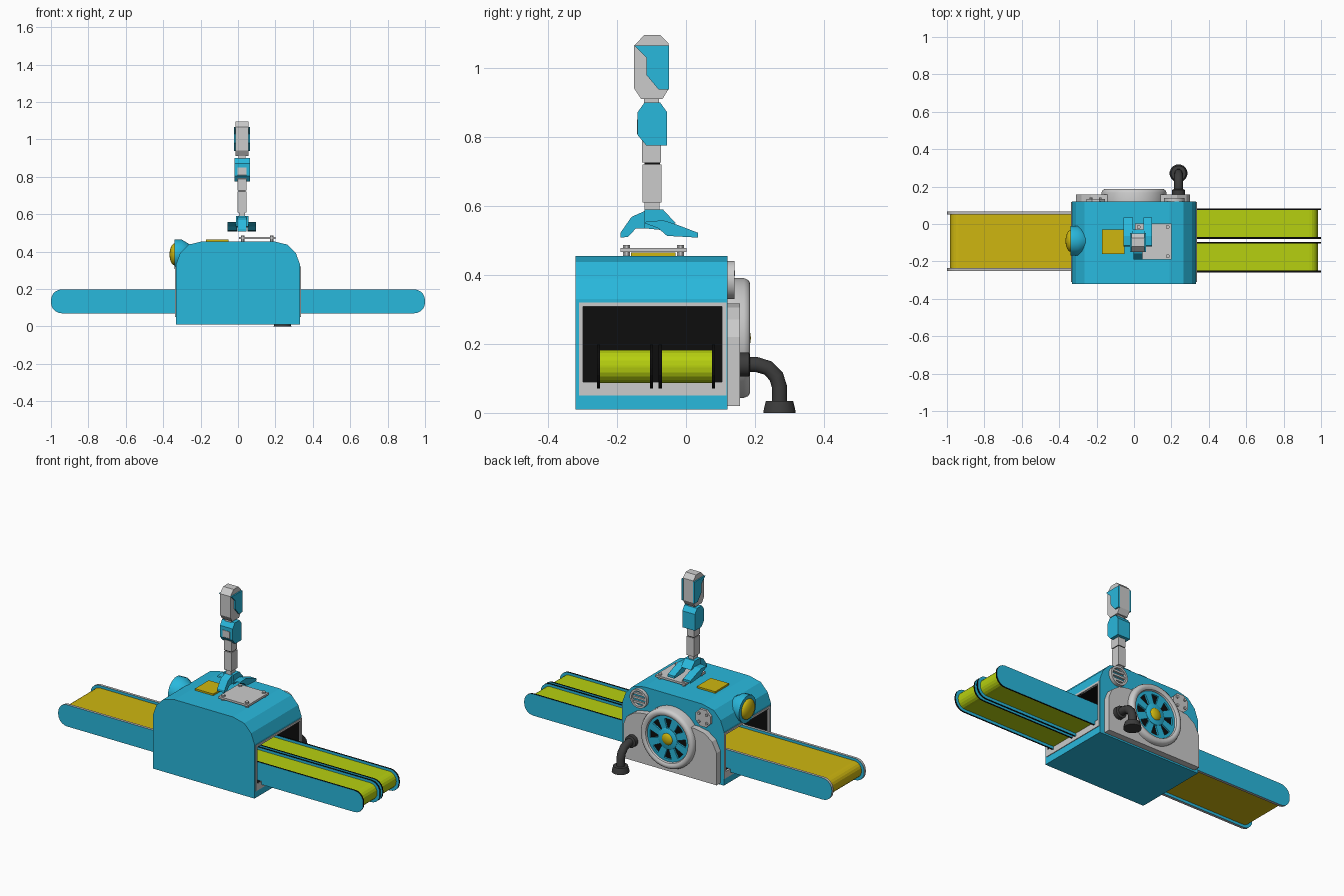
import bpy, bmesh, math
from mathutils import Vector

if "Cube" in bpy.data.objects:
    bpy.data.objects.remove(bpy.data.objects["Cube"])


def material(name, r, g, b):
    m = bpy.data.materials.new(name)
    m.diffuse_color = (r, g, b, 1)
    m.use_nodes = True
    m.node_tree.nodes["Principled BSDF"].inputs["Base Color"].default_value = m.diffuse_color
    return m


BLUE = material("blue", 0.022, 0.48, 0.72)
YELLOW = material("amber", 0.62, 0.47, 0.005)
GREEN = material("lime", 0.47, 0.63, 0.005)
BLACK = material("black", 0.004, 0.004, 0.004)
DARK = material("dark_rubber", 0.045, 0.045, 0.045)


def place(axis, u, v, t):
    return {"x": (t, u, v), "y": (u, t, v), "z": (u, v, t)}[axis]


def finish(name, bm, mats, angle=None):
    bmesh.ops.recalc_face_normals(bm, faces=bm.faces)
    me = bpy.data.meshes.new(name)
    bm.to_mesh(me)
    bm.free()
    for m in mats:
        if m:
            me.materials.append(m)
    ob = bpy.data.objects.new(name, me)
    bpy.context.collection.objects.link(ob)
    if angle:
        bpy.ops.object.select_all(action='DESELECT')
        ob.select_set(True)
        bpy.context.view_layer.objects.active = ob
        bpy.ops.object.shade_smooth_by_angle(angle=math.radians(angle))
    return ob


def prism(name, pts, axis, a, b, mat=None, cap=None):
    """Extrude a 2D outline along an axis; cap is an optional end-face material."""
    bm = bmesh.new()
    lo = [bm.verts.new(place(axis, u, v, a)) for u, v in pts]
    hi = [bm.verts.new(place(axis, u, v, b)) for u, v in pts]
    n = len(pts)
    for i in range(n):
        bm.faces.new((lo[i], lo[(i + 1) % n], hi[(i + 1) % n], hi[i]))
    for ring in (lo, hi):
        bm.faces.new(ring).material_index = 1 if cap else 0
    if cap and not mat:
        mat = material(name + "_edge", 0.5, 0.5, 0.5)
    return finish(name, bm, [mat, cap])


def box(name, x0, x1, y0, y1, z0, z1, mat=None):
    return prism(name, [(x0, y0), (x1, y0), (x1, y1), (x0, y1)], "z", z0, z1, mat)


def lathe(name, prof, centre, axis, n=32, mat=None, angle=35):
    """Revolve (radius, height) points around an axis through centre."""
    bm = bmesh.new()
    rings = []
    for r, h in prof:
        rings.append([bm.verts.new(Vector(place(axis, max(r, 1e-4) * math.cos(t), max(r, 1e-4) * math.sin(t), h))
                                   + Vector(centre))
                      for t in (2 * math.pi * (i + 0.5) / n for i in range(n))])
    for p, q in zip(rings, rings[1:]):
        for i in range(n):
            bm.faces.new((p[i], p[(i + 1) % n], q[(i + 1) % n], q[i]))
    for end in (rings[0], rings[-1]):
        bm.faces.new(end)
    return finish(name, bm, [mat], angle)


def dome(r, depth, steps=6):
    return [(r * math.cos(a), depth * math.sin(a)) for a in (math.pi / 2 * i / steps for i in range(steps + 1))]


# Housing with a deep dark pocket at each end
half = [(0.332, 0.01), (0.332, 0.33), (0.31, 0.39), (0.265, 0.437), (0.19, 0.455)]
housing = prism("housing", half + [(-x, z) for x, z in reversed(half)], "y", -0.32, 0.12, BLUE)
for side, s in (("right", 1), ("left", -1)):
    x0, x1 = sorted((s * 0.17, s * 0.5))
    cutter = box(side + "_pocket_cutter", x0, x1, -0.298, 0.104, 0.09, 0.308, BLACK)
    cutter.hide_render = True
    cutter.hide_set(True)
    mod = housing.modifiers.new(side + "_pocket", 'BOOLEAN')
    mod.operation, mod.object, mod.solver, mod.material_mode = 'DIFFERENCE', cutter, 'EXACT', 'TRANSFER'
    # Grey frame around the mouth
    a, b = sorted((s * 0.325, s * 0.336))
    box(side + "_frame_bottom", a, b, -0.31, 0.118, 0.05, 0.09)
    box(side + "_frame_top", a, b, -0.31, 0.118, 0.308, 0.32)
    box(side + "_frame_front", a, b, -0.31, -0.298, 0.09, 0.308)
    box(side + "_frame_rear", a, b, 0.104, 0.118, 0.09, 0.308)


def track(s, end, z0, z1, r):
    """Side outline of a conveyor running from inside the housing to a rounded end."""
    pts = [(s * 0.18, z0)]
    for cz, start in ((z0 + r, -90), (z1 - r, 0)):
        for i in range(6):
            t = math.radians(start + 18 * i)
            pts.append((s * (end - r + r * math.cos(t)), cz + r * math.sin(t)))
    return pts + [(s * 0.18, z1)]


def conveyor(name, s, y0, y1, rim, belt, edge):
    prism(name + "_belt", track(s, 0.983, 0.086, 0.183, 0.046), "y", y0 + 0.002, y1 - 0.002, belt)
    for tag, a, b in (("front", y0, y0 + rim), ("rear", y1 - rim, y1)):
        prism(name + "_" + tag + "_rail", track(s, 1.0, 0.07, 0.198, 0.058), "y", a, b, edge, BLUE)


conveyor("left_conveyor", -1, -0.252, 0.066, 0.016, YELLOW, None)
conveyor("right_conveyor_front", 1, -0.258, -0.095, 0.009, GREEN, BLACK)
conveyor("right_conveyor_rear", 1, -0.079, 0.084, 0.009, GREEN, BLACK)

# Back plate and flywheel
prism("back_plate", [(-0.31, 0.02), (0.30, 0.02), (0.30, 0.22), (0.28, 0.27), (0.23, 0.305), (0.17, 0.317),
                     (-0.17, 0.317), (-0.23, 0.305), (-0.28, 0.27), (-0.31, 0.21)], "y", 0.118, 0.157)
wheel = (0, 0, 0.217)
lathe("wheel_ring", [(0.135, 0.12), (0.174, 0.12), (0.174, 0.168), (0.169, 0.18), (0.160, 0.186),
                     (0.148, 0.186), (0.138, 0.18), (0.132, 0.165), (0.132, 0.12)], wheel, "y", 40)
lathe("wheel_dark_back", [(0.134, 0.12), (0.134, 0.16)], wheel, "y", 40, BLACK)
lathe("wheel_blue_rim", [(0.118, 0.158), (0.134, 0.158), (0.134, 0.17), (0.118, 0.17), (0.118, 0.158)],
      wheel, "y", 40, BLUE)
lathe("wheel_hub", [(0.062, 0.155), (0.062, 0.172), (0.055, 0.176)], wheel, "y", 24, BLUE)
for i in range(8):
    t = math.pi / 4 * i + math.pi / 8
    c, s = math.cos(t), math.sin(t)
    pts = [(r * c - w * s, 0.217 + r * s + w * c) for r, w in
           ((0.05, -0.017), (0.125, -0.023), (0.125, 0.023), (0.05, 0.017))]
    prism("wheel_spoke_%d" % i, pts, "y", 0.155, 0.17, BLUE)
lathe("wheel_cap", [(r, 0.17 + h) for r, h in dome(0.037, 0.018)], wheel, "y", 20, YELLOW)

# Round slatted vent and bolted cover on the back
lathe("vent_ring", [(0.044, 0.118), (0.056, 0.118), (0.056, 0.14), (0.044, 0.14), (0.044, 0.118)],
      (0.215, 0, 0.385), "y", 20)
lathe("vent_back", [(0.045, 0.118), (0.045, 0.124)], (0.215, 0, 0.385), "y", 20, BLUE)
for i in (-1, 0, 1):
    w = 0.042 if i == 0 else 0.034
    box("vent_slat_%d" % (i + 2), 0.215 - w, 0.215 + w, 0.12, 0.135, 0.379 + i * 0.025, 0.391 + i * 0.025)
lathe("bolted_cover", [(0.054, 0.118), (0.054, 0.134)], (-0.205, 0, 0.38), "y", 8)
for i in range(4):
    t = math.pi / 4 + math.pi / 2 * i
    lathe("cover_bolt_%d" % i, [(0.008, 0.13), (0.008, 0.142)],
          (-0.205 + 0.035 * math.cos(t), 0, 0.38 + 0.035 * math.sin(t)), "y", 8)

# Bent pipe with wall flange and flared foot
curve = bpy.data.curves.new("drain_pipe", 'CURVE')
curve.dimensions, curve.bevel_depth, curve.bevel_resolution, curve.use_fill_caps = '3D', 0.023, 3, True
path = [(0.15, 0.14), (0.205, 0.14), (0.238, 0.13), (0.262, 0.105), (0.271, 0.075), (0.271, 0.02)]
spline = curve.splines.new('POLY')
spline.points.add(len(path) - 1)
for p, (y, z) in zip(spline.points, path):
    p.co = (0.238, y, z, 1)
pipe = bpy.data.objects.new("drain_pipe", curve)
bpy.context.collection.objects.link(pipe)
curve.materials.append(DARK)
lathe("pipe_flange", [(0.035, 0.155), (0.035, 0.182), (0.028, 0.186)], (0.238, 0, 0.14), "y", 14, DARK)
lathe("pipe_foot", [(0.048, 0.0), (0.046, 0.012), (0.040, 0.035)], (0.238, 0.271, 0), "z", 16, DARK)

# Signal lamp on the left shoulder
lathe("lamp_hood", [(0.045, -0.245), (0.062, -0.27), (0.08, -0.30), (0.08, -0.34), (0.066, -0.34)],
      (0, -0.09, 0.385), "x", 16, BLUE)
lathe("lamp_dome", [(r, -0.338 - h) for r, h in dome(0.06, 0.028)], (0, -0.09, 0.385), "x", 16, YELLOW)

# Top panel and raised bolted plate
box("top_panel", -0.17, -0.05, -0.16, -0.03, 0.45, 0.465, YELLOW)
box("raised_plate", 0.005, 0.2, -0.19, 0.002, 0.466, 0.478)
for i, (x, y) in enumerate([(x, y) for x in (0.025, 0.18) for y in (-0.172, -0.016)]):
    lathe("plate_post_%d" % i, [(0.011, 0.45), (0.011, 0.487)], (x, y, 0), "z", 8)

# Robot leg: three-toed foot
toe = [(-0.12, 0.55), (-0.115, 0.585), (-0.065, 0.588), (-0.025, 0.545), (0.035, 0.522), (0.035, 0.508),
       (-0.055, 0.513), (-0.08, 0.535)]
for side, a, b in (("left", -0.055, -0.006), ("right", 0.05, 0.095)):
    low = [(y, z - 0.03 if z > 0.56 else z) for y, z in toe]
    prism(side + "_toe", low, "x", a, b, BLUE)
prism("heel", [(-0.19, 0.508), (-0.19, 0.522), (-0.158, 0.568), (-0.12, 0.585), (-0.09, 0.585), (-0.09, 0.535),
               (-0.145, 0.535), (-0.168, 0.51)], "x", -0.003, 0.045, BLUE)
prism("foot_block", [(-0.12, 0.535), (-0.12, 0.59), (-0.067, 0.59), (-0.03, 0.55), (-0.07, 0.53)],
      "x", -0.012, 0.055, BLUE)

# Shin, knee and thigh
box("ankle", 0.005, 0.038, -0.12, -0.077, 0.58, 0.615)
box("shin", -0.002, 0.045, -0.126, -0.071, 0.61, 0.72)
box("shin_joint", 0.002, 0.041, -0.12, -0.076, 0.715, 0.73, BLACK)
box("upper_shin", -0.002, 0.045, -0.127, -0.072, 0.726, 0.79)
prism("knee_core", [(-0.142, 0.81), (-0.142, 0.85), (-0.1, 0.86), (-0.08, 0.775), (-0.115, 0.772)],
      "x", -0.002, 0.045)
prism("knee_armour", [(-0.115, 0.775), (-0.14, 0.805), (-0.14, 0.872), (-0.12, 0.9), (-0.075, 0.9),
                      (-0.055, 0.872), (-0.055, 0.775)], "x", -0.02, 0.063, BLUE)
box("hip_joint", 0.002, 0.041, -0.122, -0.078, 0.89, 0.92)
prism("thigh", [(-0.15, 0.94), (-0.13, 0.91), (-0.068, 0.91), (-0.05, 0.94), (-0.05, 1.07), (-0.075, 1.096),
                (-0.12, 1.096), (-0.15, 1.065)], "x", -0.013, 0.055)
for side, a, b in (("left", -0.021, -0.011), ("right", 0.053, 0.063)):
    prism(side + "_thigh_panel", [(-0.15, 1.065), (-0.115, 1.03), (-0.115, 0.98), (-0.08, 0.938),
                                  (-0.049, 0.938), (-0.049, 1.065)], "x", a, b, BLUE)
